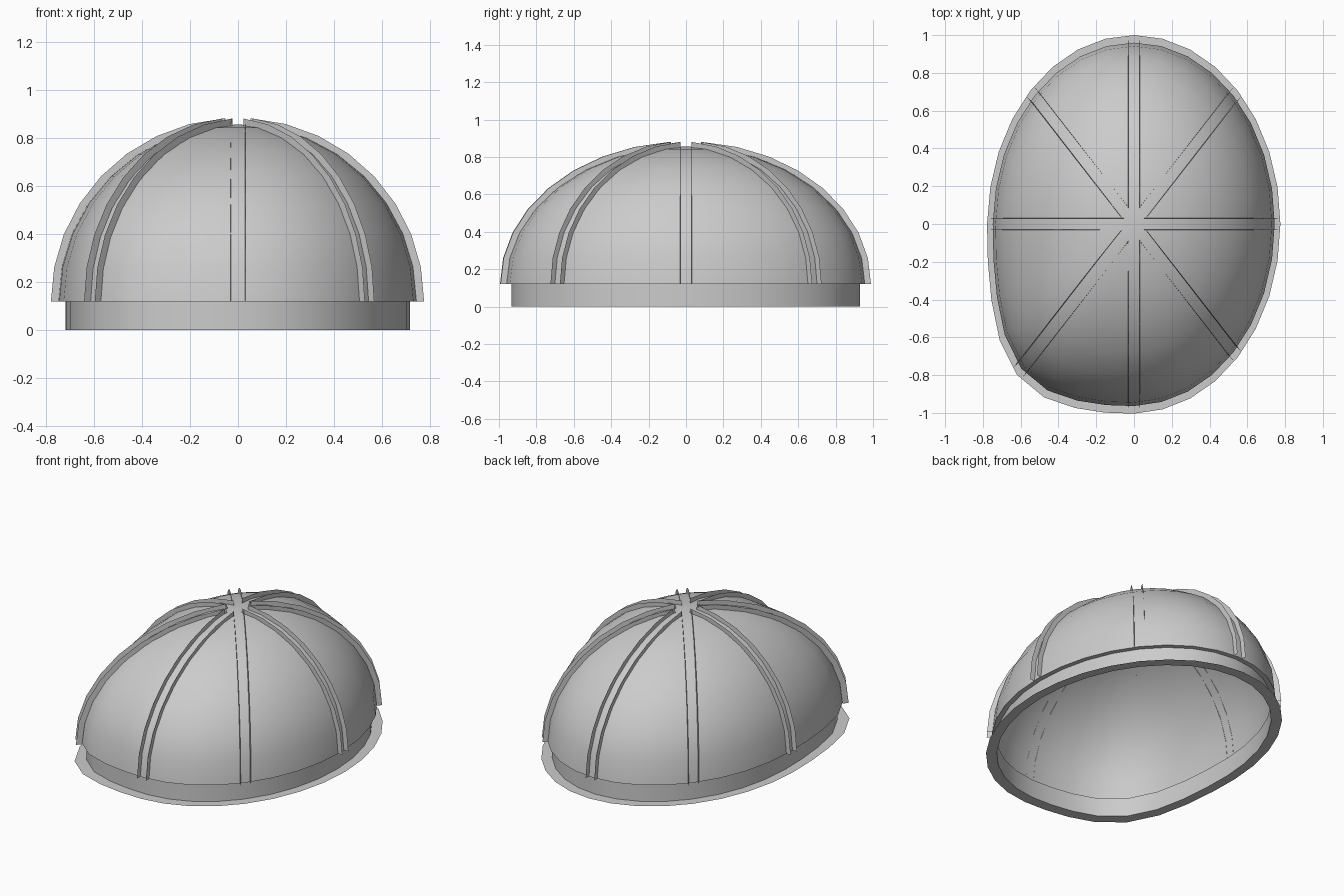
import bpy, bmesh
from math import sin, cos, pi, sqrt, atan2, exp, radians, hypot

if "Cube" in bpy.data.objects:
    bpy.data.objects.remove(bpy.data.objects["Cube"])

SEG, RINGS, RIM = 32, 8, 0.12
A, B, C = 0.745, 0.96, 0.737      # dome half-width, half-length, height
WALL, GAP = 0.03, 0.03            # seam wall height and half-spacing


def shape(ux, uy, a, b):
    """Map unit-circle coordinates to the oval plan with one bulged corner."""
    d = atan2(uy, ux) - atan2(-1, -1)
    d = (d + pi) % (2 * pi) - pi
    k = 1 + 0.13 * exp(-(d / radians(17)) ** 2 / 2)
    return ux * a * k, uy * b * k


def oval(a, b, z, r=1.0):
    pts = []
    for i in range(SEG):
        t = 2 * pi * i / SEG
        x, y = shape(r * cos(t), r * sin(t), a, b)
        pts.append((x, y, z))
    return pts


def finish(name, bm, angle=None):
    me = bpy.data.meshes.new(name)
    bm.to_mesh(me)
    bm.free()
    ob = bpy.data.objects.new(name, me)
    bpy.context.collection.objects.link(ob)
    if angle:
        bpy.ops.object.select_all(action='DESELECT')
        ob.select_set(True)
        bpy.context.view_layer.objects.active = ob
        bpy.ops.object.shade_smooth_by_angle(angle=radians(angle))
    return ob


def loft(name, loops, tip=None, angle=None):
    """Skin a stack of closed loops, optionally closed with a tip point."""
    bm = bmesh.new()
    rows = [[bm.verts.new(p) for p in loop] for loop in loops]
    for r0, r1 in zip(rows, rows[1:]):
        for i in range(SEG):
            j = (i + 1) % SEG
            bm.faces.new((r0[i], r0[j], r1[j], r1[i]))
    if tip:
        v = bm.verts.new(tip)
        for i in range(SEG):
            bm.faces.new((rows[-1][i], rows[-1][(i + 1) % SEG], v))
    return finish(name, bm, angle)


# dome shell with the narrow step under its rim
lats = [pi / 2 * i / RINGS for i in range(RINGS)]
dome = [oval(A, B, RIM + C * sin(t), cos(t)) for t in lats]
loft("dome", dome, (0, 0, RIM + C), 40)
loft("dome_rim_step", [oval(A - 0.03, B - 0.03, RIM), oval(A, B, RIM)][::1])

# upright band and flat bottom flange
loft("band", [oval(A - 0.03, B - 0.03, 0), oval(A - 0.03, B - 0.03, RIM)], None, 40)
loft("bottom_flange", [oval(A + WALL, 1.0, 0), oval(A - 0.03, B - 0.03, 0)])

# paired thin walls standing along eight seams
bm = bmesh.new()
for m in range(8):
    t = m * pi / 4
    dx, dy = cos(t), sin(t)
    s = GAP * hypot(A * dx, B * dy) / (A * B)
    top = pi / 2 - 2.41 * s
    for side in (-s, s):
        prev = None
        for i in range(RINGS + 1):
            lat = top * i / RINGS
            f = sqrt(max(cos(lat) ** 2 - side ** 2, 0))
            ux, uy = dx * f - dy * side, dy * f + dx * side
            inner = shape(ux, uy, A - 0.003, B - 0.003)
            outer = shape(ux, uy, A + WALL, B + WALL)
            pair = [bm.verts.new((*inner, RIM + (C - 0.003) * sin(lat))),
                    bm.verts.new((*outer, RIM + (C + WALL - 0.003) * sin(lat)))]
            if prev:
                bm.faces.new((prev[0], prev[1], pair[1], pair[0]))
            prev = pair
finish("seam_walls", bm, 40)
